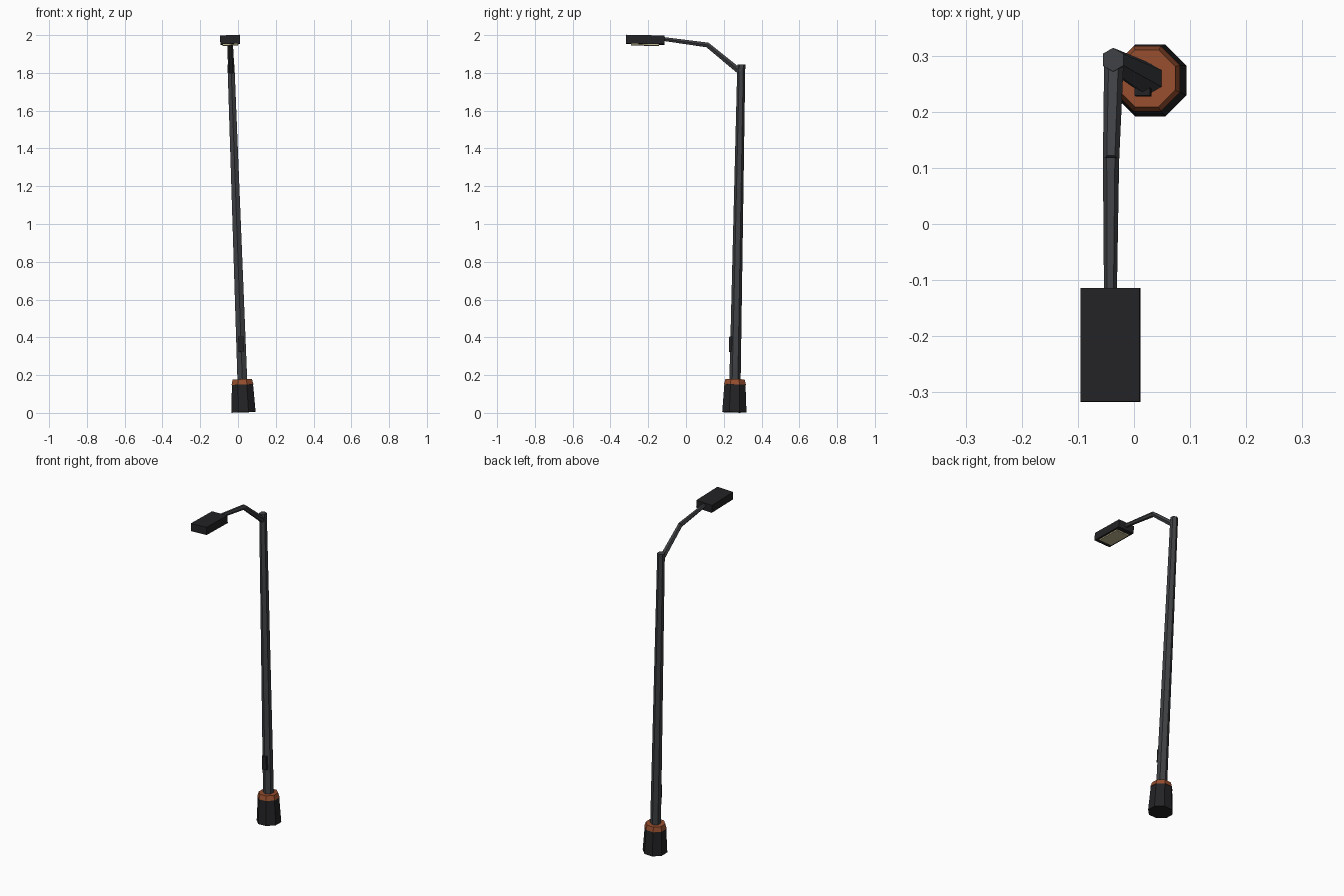
import bpy, bmesh, math
from mathutils import Vector, Matrix

if "Cube" in bpy.data.objects:
    bpy.data.objects.remove(bpy.data.objects["Cube"])

# The whole lamp leans slightly to -x and +y
axis = Vector((-0.036, 0.020, 1)).normalized()
LEAN = Matrix.Translation((0.029, 0.256, 0.0035)) @ Vector((0, 0, 1)).rotation_difference(axis).to_matrix().to_4x4()


def material(name, c):
    m = bpy.data.materials.new(name)
    m.diffuse_color = (*c, 1)
    m.use_nodes = True
    m.node_tree.nodes["Principled BSDF"].inputs["Base Color"].default_value = m.diffuse_color
    return m


DARK = material("dark_metal", (0.017, 0.017, 0.019))
GREY = material("grey_metal", (0.05, 0.052, 0.057))
RUST = material("rust_paint", (0.3, 0.075, 0.027))
GLASS = material("lamp_glass", (0.55, 0.5, 0.3))


def finish(name, bm, mat):
    bmesh.ops.recalc_face_normals(bm, faces=bm.faces)
    me = bpy.data.meshes.new(name)
    bm.to_mesh(me)
    bm.free()
    me.materials.append(mat)
    ob = bpy.data.objects.new(name, me)
    ob.matrix_world = LEAN
    bpy.context.collection.objects.link(ob)
    return ob


def tube(name, a, b, ra, rb, sides, turn, mat):
    """Tapered prism from a to b; turn is the angle of its first corner."""
    a, b = Vector(a), Vector(b)
    d = b - a
    w = d.normalized()
    u = Vector((1, 0, 0))
    v = w.cross(u).normalized()
    bm = bmesh.new()
    rings = []
    for p, r in ((a, ra), (b, rb)):
        angles = [turn + 2 * math.pi * i / sides for i in range(sides)]
        rings.append([bm.verts.new(p + r * (math.cos(t) * u + math.sin(t) * v)) for t in angles])
    for i in range(sides):
        j = (i + 1) % sides
        bm.faces.new((rings[0][i], rings[0][j], rings[1][j], rings[1][i]))
    bm.faces.new(rings[0])
    bm.faces.new(rings[1])
    return finish(name, bm, mat)


def box(name, centre, size, mat):
    bm = bmesh.new()
    bmesh.ops.create_cube(bm, size=1, matrix=Matrix.Translation(centre) @ Matrix.Diagonal((*size, 1)))
    return finish(name, bm, mat)


# Octagonal foot and painted collar
E = math.pi / 8
tube("base", (0, 0, 0), (0, 0, 0.148), 0.0695, 0.0605, 8, E, DARK)
tube("collar", (0, 0, 0.146), (0, 0, 0.174), 0.063, 0.055, 8, E, RUST)

# Hexagonal tapered pole with access hatch
tube("pole", (0, 0, 0.15), (0, 0, 1.842), 0.03, 0.0212, 6, math.pi / 6, GREY)
box("access_hatch", (0, -0.026, 0.36), (0.028, 0.018, 0.08), DARK)

# Two-part bent arm
tube("arm_lower", (0, 0, 1.80), (0, -0.181, 1.942), 0.0175, 0.0145, 6, 0, GREY)
tube("arm_upper", (0, -0.178, 1.942), (0, -0.42, 1.970), 0.0145, 0.0115, 6, 0, GREY)

# Lamp head with glass underneath
box("lamp_head", (0, -0.511, 1.963), (0.105, 0.203, 0.046), DARK)
box("lamp_glass", (0, -0.511, 1.938), (0.083, 0.148, 0.010), GLASS)
